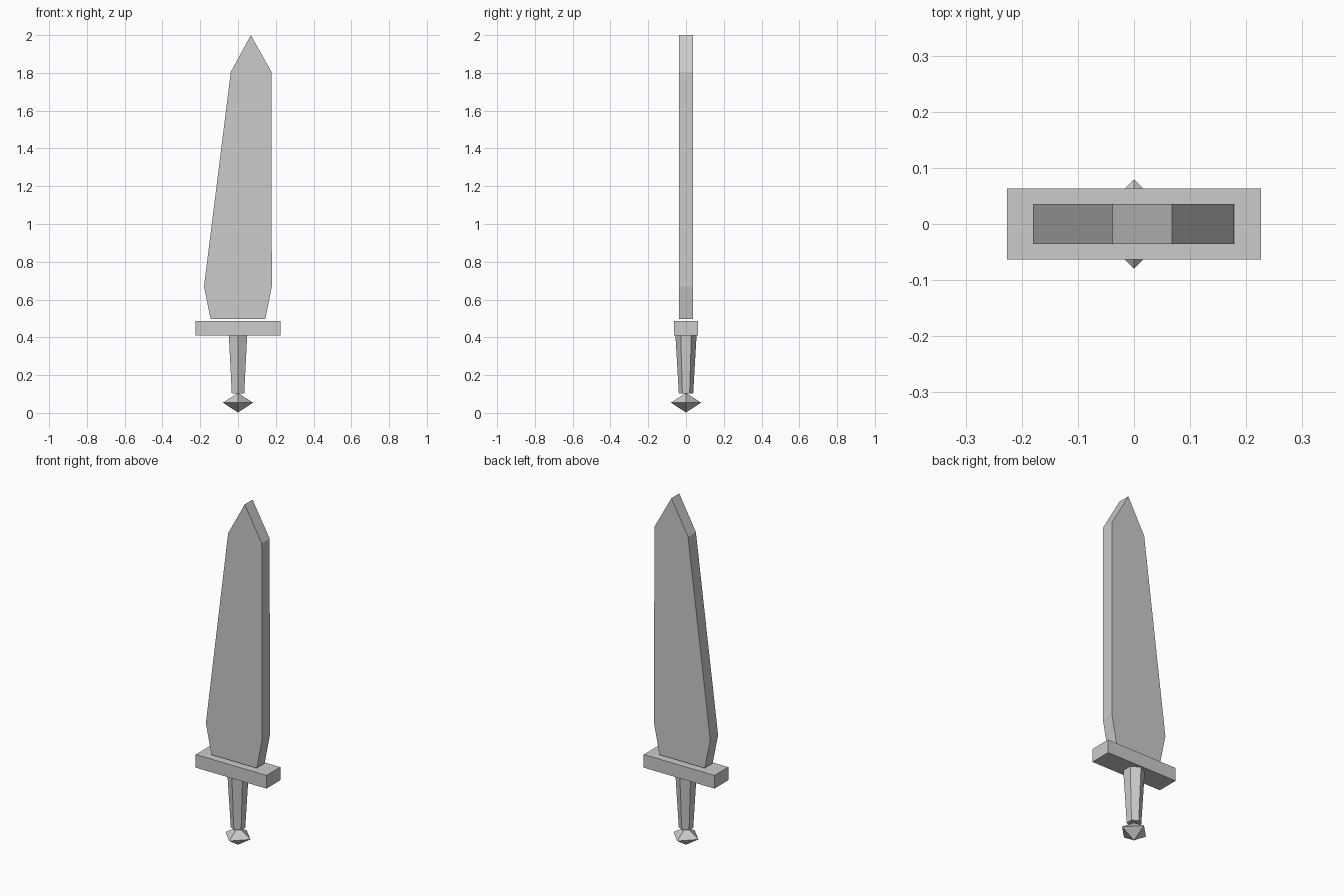
import bpy
import bmesh

cube = bpy.data.objects.get("Cube")
if cube:
    bpy.data.objects.remove(cube, do_unlink=True)

steel = bpy.data.materials.new("plain grey")
steel.use_nodes = True
GREY = (0.6, 0.6, 0.6, 1)
steel.diffuse_color = GREY
steel.node_tree.nodes["Principled BSDF"].inputs["Base Color"].default_value = GREY


def finish(name, bm):
    """Turn a bmesh into a flat-shaded object."""
    bmesh.ops.recalc_face_normals(bm, faces=bm.faces)
    mesh = bpy.data.meshes.new(name)
    bm.to_mesh(mesh)
    bm.free()
    mesh.materials.append(steel)
    obj = bpy.data.objects.new(name, mesh)
    bpy.context.collection.objects.link(obj)
    return obj


def cone(bm, sides, r_low, r_high, z_low, z_high):
    """Upright cone with its first corner on the x axis."""
    result = bmesh.ops.create_cone(bm, cap_ends=True, segments=sides, radius1=r_low,
                                   radius2=r_high, depth=z_high - z_low)
    verts = result["verts"]
    bmesh.ops.translate(bm, verts=verts, vec=(0, 0, (z_low + z_high) / 2))
    return verts


# Blade: lopsided outline extruded through its thickness
outline = [(-0.145, 0.497), (0.145, 0.497), (0.179, 0.67), (0.177, 1.805),
           (0.068, 2.0), (-0.038, 1.805), (-0.18, 0.67)]
half = 0.036
bm = bmesh.new()
face = bm.faces.new([bm.verts.new((x, -half, z)) for x, z in outline])
side = bmesh.ops.extrude_face_region(bm, geom=[face])
bmesh.ops.translate(bm, vec=(0, 2 * half, 0),
                    verts=[v for v in side["geom"] if isinstance(v, bmesh.types.BMVert)])
finish("blade", bm)

# Crossguard: plain bar
bm = bmesh.new()
bmesh.ops.create_cube(bm, size=1)
bmesh.ops.scale(bm, vec=(0.452, 0.126, 0.076), verts=bm.verts)
bmesh.ops.translate(bm, vec=(0, 0, 0.449), verts=bm.verts)
finish("crossguard", bm)

# Grip: six-sided, tapering downwards
bm = bmesh.new()
cone(bm, 6, 0.038, 0.056, 0.102, 0.411)
finish("grip", bm)

# Pommel: eight-faced gem with its corners on the axes
bm = bmesh.new()
bmesh.ops.create_uvsphere(bm, u_segments=4, v_segments=2, radius=1)
bmesh.ops.scale(bm, vec=(0.08, 0.08, 0.052), verts=bm.verts)
bmesh.ops.translate(bm, vec=(0, 0, 0.054), verts=bm.verts)
for v in bm.verts:
    v.co.z = max(v.co.z, 0)
finish("pommel", bm)
